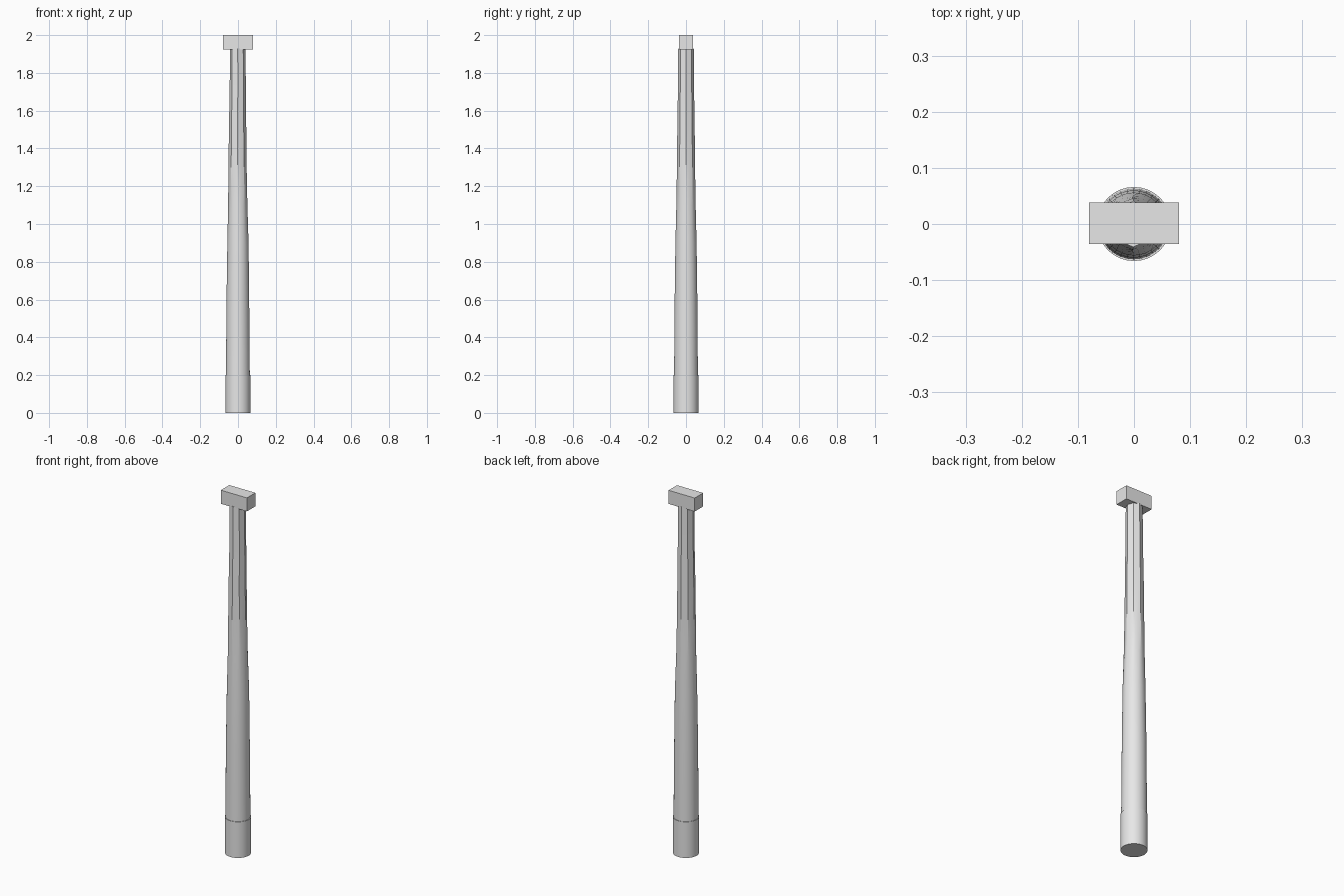
import bpy, bmesh, math, random

if "Cube" in bpy.data.objects:
    bpy.data.objects.remove(bpy.data.objects["Cube"])

random.seed(4)
SIDES = 32

grey = bpy.data.materials.new("plain grey")
grey.use_nodes = True
grey.diffuse_color = (0.8, 0.8, 0.8, 1)
grey.node_tree.nodes["Principled BSDF"].inputs["Base Color"].default_value = (0.8, 0.8, 0.8, 1)


def finish(name, bm, smooth=True):
    bmesh.ops.recalc_face_normals(bm, faces=bm.faces)
    mesh = bpy.data.meshes.new(name)
    bm.to_mesh(mesh)
    bm.free()
    mesh.materials.append(grey)
    obj = bpy.data.objects.new(name, mesh)
    bpy.context.collection.objects.link(obj)
    if smooth:
        bpy.ops.object.select_all(action="DESELECT")
        obj.select_set(True)
        bpy.context.view_layer.objects.active = obj
        bpy.ops.object.shade_smooth_by_angle(angle=math.radians(25))


def loft(name, rings):
    """Skin rings of (height, radius, x shift, carving); carving 1 is an octagon."""
    bm = bmesh.new()
    loops = []
    for z, radius, shift, carve in rings:
        loop = []
        for i in range(SIDES):
            a = math.tau * i / SIDES
            flat = math.cos(math.pi / 8) / math.cos(a % (math.pi / 4) - math.pi / 8)
            r = radius * (1 + carve * (flat - 1))
            loop.append(bm.verts.new((shift + r * math.cos(a), r * math.sin(a), z)))
        loops.append(loop)
    for low, high in zip(loops, loops[1:]):
        for i in range(SIDES):
            j = (i + 1) % SIDES
            bm.faces.new((low[i], low[j], high[j], high[i]))
    bm.faces.new(loops[0])
    bm.faces.new(loops[-1])
    finish(name, bm)


# Round sleeve at the foot
loft("base_sleeve", [(0, 0.066, 0, 0), (0.2, 0.066, 0, 0)])

# Tapered shaft, round below and carved to eight facets above
profile = [(0.19, 0.063, 0), (0.6, 0.06, 0), (0.9, 0.056, 0), (1.1, 0.051, 0.3),
           (1.3, 0.048, 0.7), (1.5, 0.046, 1), (1.7, 0.043, 1), (1.93, 0.041, 1)]
loft("tapered_shaft", [(z, r, -0.002 * c + random.uniform(-0.001, 0.001), c)
                       for z, r, c in profile])

# Rectangular block on top
bm = bmesh.new()
bmesh.ops.create_cube(bm, size=1)
bmesh.ops.scale(bm, vec=(0.16, 0.074, 0.075), verts=bm.verts)
bmesh.ops.translate(bm, vec=(0, 0.001, 1.9625), verts=bm.verts)
finish("top_block", bm, smooth=False)
